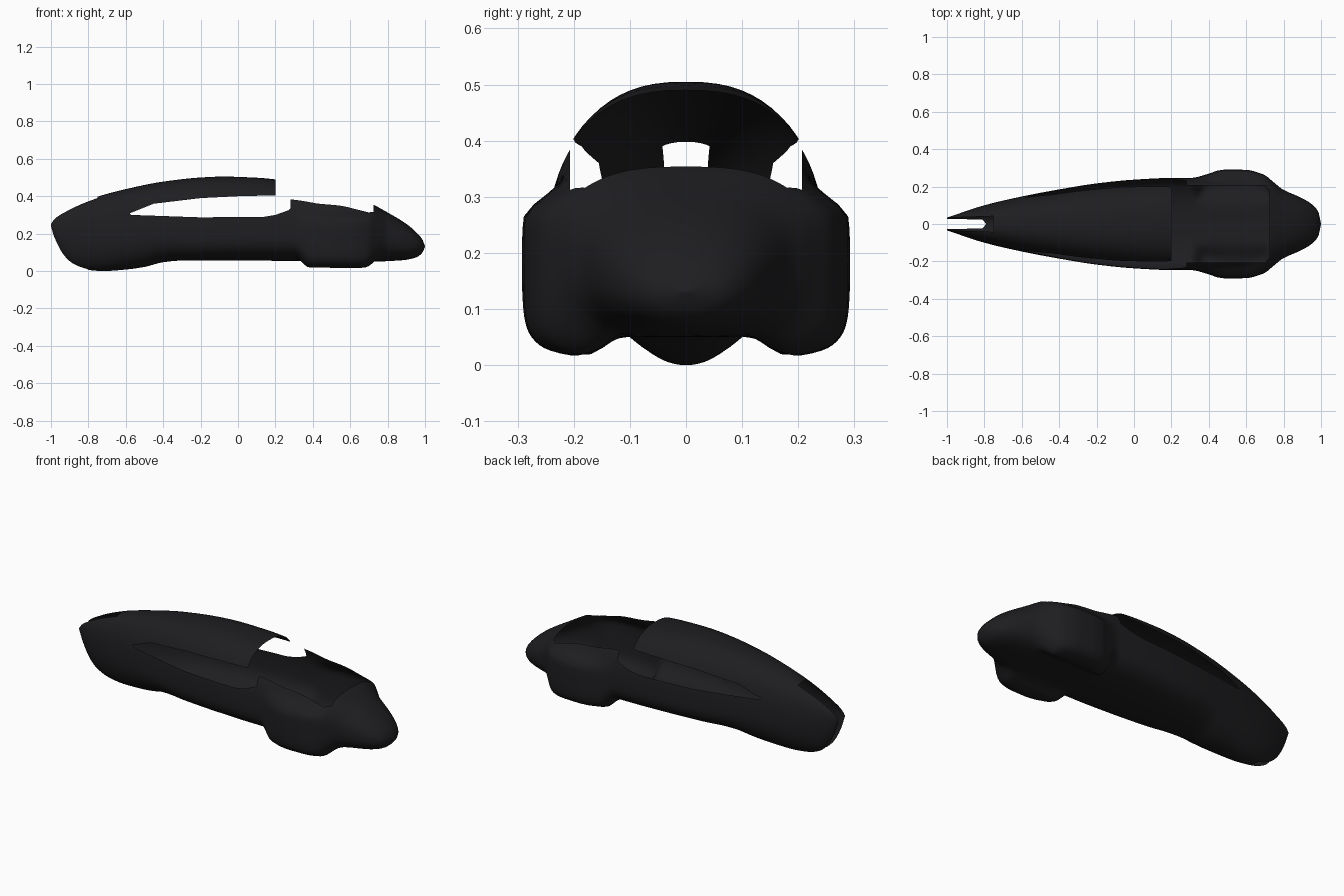
import bpy, bmesh, math
from mathutils import Vector

if "Cube" in bpy.data.objects:
    bpy.data.objects.remove(bpy.data.objects["Cube"])

# profile curves of the shell: (x, value)
TOP = [(-1, .262), (-.985, .297), (-.93, .328), (-.75, .398), (-.6, .438), (-.4, .478), (-.2, .5),
       (-.08, .505), (.1, .499), (.2, .49), (.3, .476), (.5, .43), (.7, .365), (.8, .313),
       (.9, .252), (.95, .21), (.985, .17), (1, .132)]
BOTTOM = [(-1, .235), (-.985, .17), (-.93, .07), (-.88, .03), (-.8, .006), (-.72, 0), (-.6, .008),
          (-.5, .022), (-.4, .047), (-.3, .056), (0, .056), (.7, .05), (.88, .058), (.95, .072),
          (.985, .097), (1, .13)]
WIDTH = [(-1, .034), (-.8, .1), (-.6, .147), (-.4, .185), (-.2, .217), (0, .237), (.2, .246), (.3, .246),
         (.5, .24), (.7, .23), (.75, .21), (.8, .182), (.9, .137), (.95, .106), (.985, .066), (1, .002)]
MID = [(-1, .25), (-.9, .22), (-.7, .2), (.7, .2), (.85, .165), (1, .131)]
POD_WIDTH = [(-1, 0), (.3, 0), (.4, .025), (.45, .044), (.52, .053), (.6, .053), (.68, .038), (.74, .014), (.8, 0), (1, 0)]
LOW_POWER = [(-1, 2.1), (-.5, 2.2), (-.2, 2.7), (.3, 2.7), (.4, 4), (.65, 4), (.78, 2.6), (1, 2.1)]
HIGH_POWER = [(-1, 2.3), (-.5, 2.5), (.4, 2.5), (.6, 3), (.7, 2.9), (.78, 2.4), (1, 2.1)]


def smooth(a, b, t):
    t = max(0, min(1, (t - a) / (b - a)))
    return t * t * (3 - 2 * t)


def curve(table, x):
    """Monotone cubic through the table points."""
    n = len(table)
    i = next((k for k in range(n - 1) if x <= table[k + 1][0]), n - 2)

    def slope(k):
        return (table[k + 1][1] - table[k][1]) / (table[k + 1][0] - table[k][0])

    def tangent(k):
        if k == 0:
            return slope(0)
        if k == n - 1:
            return slope(n - 2)
        a, b = slope(k - 1), slope(k)
        return 0 if a * b <= 0 else 2 * a * b / (a + b)

    (x0, y0), (x1, y1) = table[i], table[i + 1]
    h = x1 - x0
    t = (x - x0) / h
    return (y0 * (1 + 2 * t) * (1 - t) ** 2 + tangent(i) * h * t * (1 - t) ** 2
            + y1 * t * t * (3 - 2 * t) + tangent(i + 1) * h * t * t * (t - 1))


def section(x, half=36):
    """Half cross-section from bottom centre to top centre."""
    w, mid = curve(WIDTH, x), curve(MID, x)
    pod = smooth(.31, .38, x) * (1 - smooth(.68, .77, x))
    pts = []
    for k in range(half + 1):
        a = -math.pi / 2 + math.pi * k / half
        p = 2 / curve(LOW_POWER if a < 0 else HIGH_POWER, x)
        h = mid - curve(BOTTOM, x) if a < 0 else curve(TOP, x) - mid
        y = 0 if k in (0, half) else w * math.cos(a) ** p
        z = mid + math.copysign(h * abs(math.sin(a)) ** p, a)
        # wheel pods: push out sideways and down
        if a < 0:
            z -= .044 * pod * smooth(.105, .17, y) * (1 - smooth(.1, .22, z))
        y += curve(POD_WIDTH, x) * smooth(.1, .21, y) * (1 - smooth(.26, .335, z))
        pts.append((y, z))
    return pts


def cut(bm, outline, axis, keep=lambda c: False):
    """Cut an outline (x with z or y) straight through the shell and drop what lies inside."""
    edges = list(zip(outline, outline[1:] + outline[:1]))
    xs, vs = [p[0] for p in outline], [p[1] for p in outline]
    m = .06
    for (a, b), (c, d) in edges:
        nrm = Vector((d - b, 0, 0))
        nrm[axis] = a - c
        co = Vector((a, 0, 0))
        co[axis] = b
        faces = []
        for f in bm.faces:
            q = f.calc_center_median()
            if min(xs) - m < q.x < max(xs) + m and min(vs) - m < q[axis] < max(vs) + m and not keep(q):
                faces.append(f)
        es = list({e for f in faces for e in f.edges})
        ve = list({v for f in faces for v in f.verts})
        bmesh.ops.bisect_plane(bm, geom=ve + es + faces, dist=1e-5, plane_co=co, plane_no=nrm.normalized())
    gone = []
    for f in bm.faces:
        q = f.calc_center_median()
        inside = False
        for (a, b), (c, d) in edges:
            if (b > q[axis]) != (d > q[axis]) and q.x < a + (q[axis] - b) * (c - a) / (d - b):
                inside = not inside
        if inside and not keep(q):
            gone.append(f)
    bmesh.ops.delete(bm, geom=gone, context='FACES')


# lofted shell, rings packed closer at nose and tail
bm = bmesh.new()
COUNT = 150
rings = []
for i in range(COUNT + 1):
    t = i / COUNT
    x = .6 * (2 * t - 1) - .4 * math.cos(math.pi * t)
    if i > COUNT - 6:
        x = 1 - (1 - x) * ((COUNT - i) / 6)
    half = section(x)
    ring = half + [(-y, z) for y, z in half[-2:0:-1]]
    rings.append([bm.verts.new((x, y, z)) for y, z in ring])
for r, s in zip(rings, rings[1:]):
    n = len(r)
    for k in range(n):
        bm.faces.new((r[k], s[k], s[(k + 1) % n], r[(k + 1) % n]))
bm.faces.new(rings[-1])

# side windows, both sides at once
cut(bm, [(.2, .405), (0, .4), (-.2, .39), (-.45, .36), (-.58, .308), (-.57, .3), (-.2, .287),
         (.14, .29), (.2, .3), (.27, .325), (.28, .335), (.28, .6), (.2, .6)], 2)
# cockpit opening
cut(bm, [(.27, -.207), (.7, -.207), (.725, -.18), (.725, .18), (.7, .207), (.27, .207)], 1,
    keep=lambda c: c.z < .25)
# tail slot, wider on top
cut(bm, [(-1.05, -.032), (-.75, -.042), (-.75, .042), (-1.05, .032)], 1, keep=lambda c: c.z < .25)
cut(bm, [(-1.05, -.028), (-.81, -.024), (-.79, 0), (-.81, .024), (-1.05, .028)], 1,
    keep=lambda c: c.z > .25)

bmesh.ops.recalc_face_normals(bm, faces=bm.faces)
mesh = bpy.data.meshes.new("body_shell")
bm.to_mesh(mesh)
bm.free()
shell = bpy.data.objects.new("body_shell", mesh)
bpy.context.collection.objects.link(shell)
mat = bpy.data.materials.new("black_composite")
mat.diffuse_color = (.013, .013, .015, 1)
mat.use_nodes = True
mat.node_tree.nodes["Principled BSDF"].inputs["Base Color"].default_value = mat.diffuse_color
mesh.materials.append(mat)
bpy.context.view_layer.objects.active = shell
shell.select_set(True)
bpy.ops.object.shade_smooth_by_angle(angle=math.radians(45))
